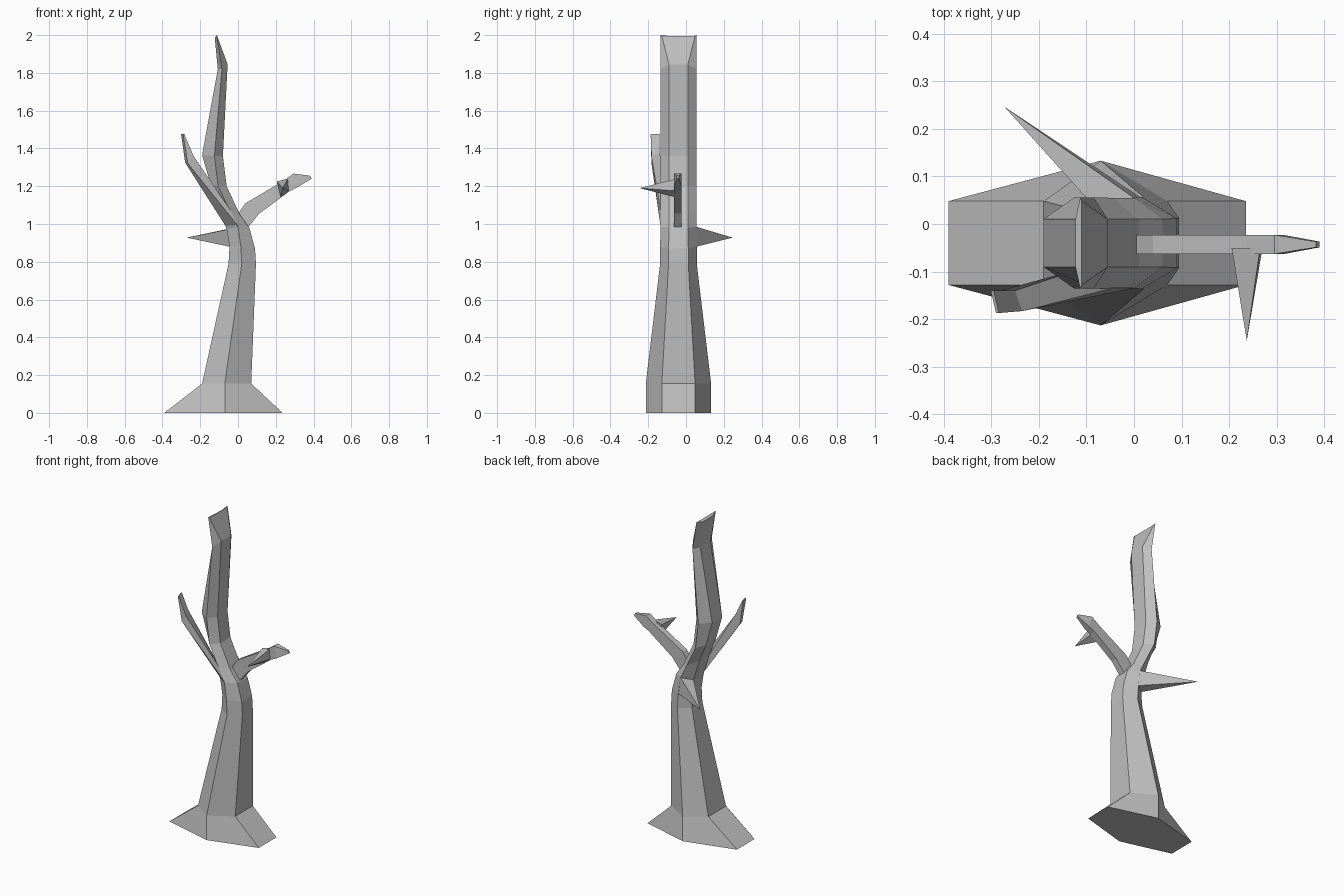
import bpy, bmesh
from mathutils import Vector

bark = bpy.data.materials.new("grey_bark")
bark.diffuse_color = (0.52, 0.52, 0.52, 1)
YC = -0.04  # trunk centre line in y


def loft(name, rings, tip=None):
    """Skin equal-sized rings into a closed solid, ending in a point if tip is given."""
    bm = bmesh.new()
    loops = [[bm.verts.new(p) for p in ring] for ring in rings]
    n = len(loops[0])
    for a, b in zip(loops, loops[1:]):
        for i in range(n):
            j = (i + 1) % n
            bm.faces.new((a[i], a[j], b[j], b[i]))
    bm.faces.new(loops[0][::-1])
    if tip:
        apex = bm.verts.new(tip)
        for i in range(n):
            bm.faces.new((loops[-1][i], loops[-1][(i + 1) % n], apex))
    else:
        bm.faces.new(loops[-1])
    bmesh.ops.recalc_face_normals(bm, faces=bm.faces)
    mesh = bpy.data.meshes.new(name)
    bm.to_mesh(mesh)
    bm.free()
    mesh.materials.append(bark)
    obj = bpy.data.objects.new(name, mesh)
    bpy.context.collection.objects.link(obj)
    return obj


def hexagon(xl, zl, xm, zm, xr, zr, outer, left, right):
    """Six-sided trunk section: left pair, middle ridges, right pair."""
    return [(xl, YC - left, zl), (xm, YC - outer, zm), (xr, YC - right, zr),
            (xr, YC + right, zr), (xm, YC + outer, zm), (xl, YC + left, zl)]


# Trunk with flared foot and a crooked, pinched top
sections = [
    (-.39, 0, -.07, 0, .235, 0, .173, .088, .088),
    (-.19, .155, -.07, .155, .07, .155, .173, .088, .088),
    (-.05, .79, .02, .79, .095, .79, .097, .052, .052),
    (-.045, .88, .015, .88, .09, .87, .097, .052, .052),
    (-.06, .97, 0, .985, .06, .98, .095, .05, .05),
    (-.10, 1.10, -.045, 1.075, .01, 1.05, .095, .05, .05),
    (-.145, 1.21, -.105, 1.20, -.06, 1.20, .096, .05, .05),
    (-.19, 1.365, -.125, 1.36, -.08, 1.36, .096, .05, .05),
    (-.107, 1.82, -.085, 1.82, -.055, 1.845, .096, .05, .05),
    (-.123, 1.985, -.113, 2.0, -.110, 1.995, .096, .05, .088),
]
loft("trunk", [hexagon(*s) for s in sections])


# Right branch: flat-sided, (upper x, z, lower x, z, half width)
profile = [
    (-.01, 1.04, .04, .965, .02),
    (.04, 1.11, .112, 1.055, .02),
    (.235, 1.225, .275, 1.175, .02),
    (.295, 1.267, .315, 1.195, .02),
    (.382, 1.255, .39, 1.24, .006),
]
loft("right_branch", [
    [(xa, -.043 - w, za), (xb, -.043 - w, zb), (xb, -.043 + w, zb), (xa, -.043 + w, za)]
    for xa, za, xb, zb, w in profile])

# Twig on the right branch
loft("branch_spike", [[(.205, -.05, 1.225), (.265, -.05, 1.24),
                       (.27, -.05, 1.175), (.225, -.05, 1.14)]],
     tip=(.237, -.245, 1.19))

# Left branch rising from the front left side of the trunk
loft("left_branch", [
    [(-.06, -.09, .98), (0, -.135, .99), (-.045, -.135, 1.08), (-.10, -.09, 1.10)],
    [(-.28, -.14, 1.325), (-.265, -.183, 1.32), (-.235, -.183, 1.36), (-.25, -.14, 1.38)],
    [(-.301, -.14, 1.473), (-.29, -.187, 1.472), (-.284, -.187, 1.475), (-.295, -.14, 1.478)],
])

# Spike growing from the back left side of the trunk
loft("back_spike", [[(-.06, .01, .97), (-.045, .01, .88),
                     (.015, .055, .88), (0, .055, .985)]],
     tip=(-.272, .246, .928))
